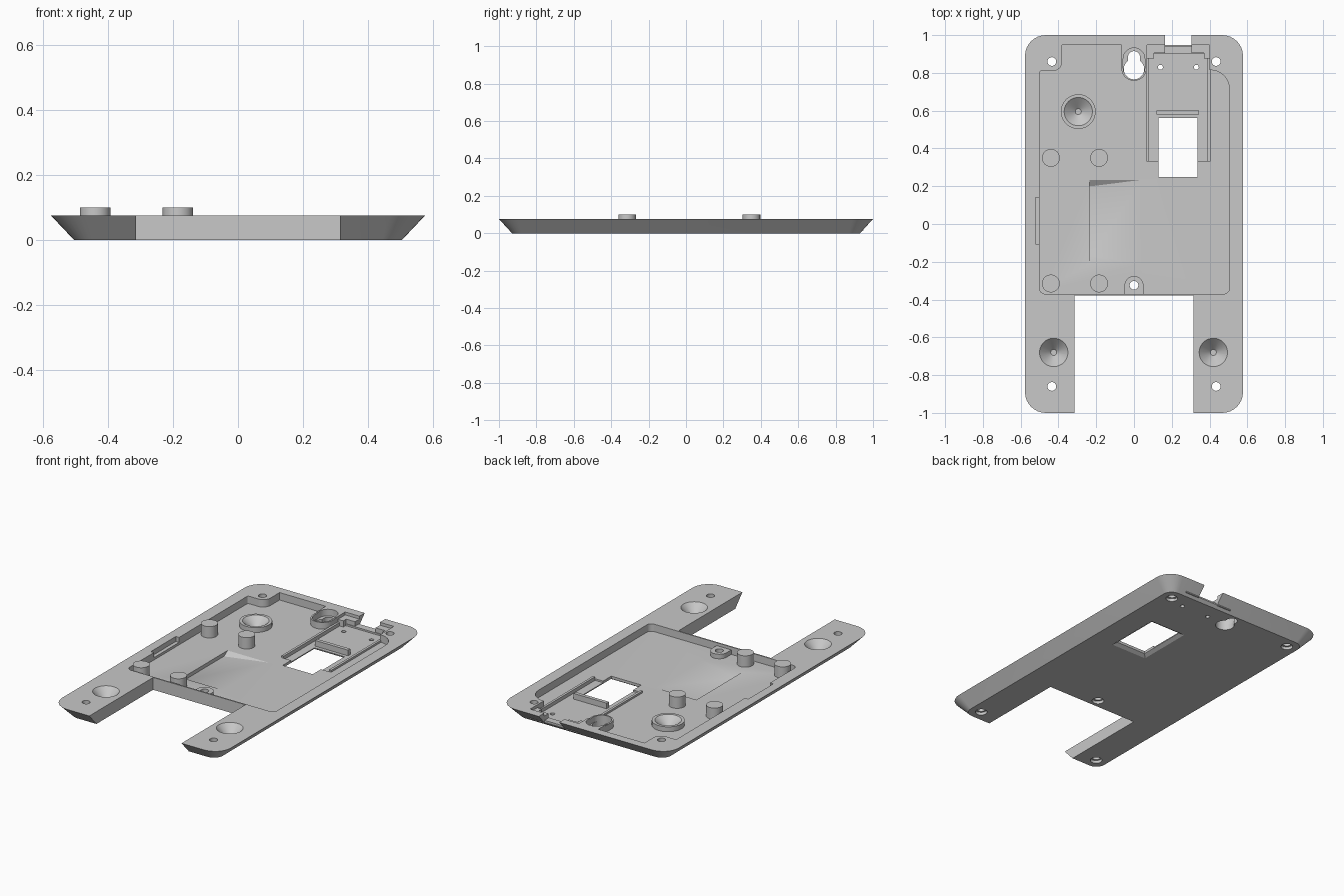
import bpy, bmesh, math
from mathutils import Vector

if "Cube" in bpy.data.objects:
    bpy.data.objects.remove(bpy.data.objects["Cube"], do_unlink=True)

grey = bpy.data.materials.new("light grey plastic")
grey.use_nodes = True
colour = (0.58, 0.58, 0.58, 1)
grey.diffuse_color = colour
grey.node_tree.nodes["Principled BSDF"].inputs["Base Color"].default_value = colour

TOP, FLOOR, OVER = 0.076, 0.03, 0.15


def rounded(corners, steps=8):
    """Outline with each (x, y, radius) corner rounded."""
    out = []
    for i, (x, y, r) in enumerate(corners):
        p = Vector((x, y))
        if r == 0:
            out.append(p)
            continue
        a = (Vector(corners[i - 1][:2]) - p).normalized()
        b = (Vector(corners[(i + 1) % len(corners)][:2]) - p).normalized()
        # Right-angled corners: the arc runs between the two tangent points
        centre = p + (a + b) * r
        for k in range(steps + 1):
            t = math.pi / 2 * k / steps
            out.append(centre - b * r * math.cos(t) - a * r * math.sin(t))
    return out


def loft(name, low, high, z0, z1):
    """Solid between two outlines with equal point counts."""
    bm = bmesh.new()
    lo = [bm.verts.new((p[0], p[1], z0)) for p in low]
    hi = [bm.verts.new((p[0], p[1], z1)) for p in high]
    bm.faces.new(lo[::-1])
    bm.faces.new(hi)
    n = len(lo)
    for i in range(n):
        j = (i + 1) % n
        bm.faces.new((lo[i], lo[j], hi[j], hi[i]))
    bmesh.ops.recalc_face_normals(bm, faces=bm.faces)
    mesh = bpy.data.meshes.new(name)
    bm.to_mesh(mesh)
    bm.free()
    obj = bpy.data.objects.new(name, mesh)
    bpy.context.collection.objects.link(obj)
    mesh.materials.append(grey)
    return obj


def rect(x0, x1, y0, y1, r=0):
    return rounded([(x0, y0, r), (x1, y0, r), (x1, y1, r), (x0, y1, r)])


def box(name, x0, x1, y0, y1, z0, z1):
    r = rect(x0, x1, y0, y1)
    return loft(name, r, r, z0, z1)


def ring(x, y, r, n=40):
    return [(x + r * math.cos(math.tau * k / n), y + r * math.sin(math.tau * k / n)) for k in range(n)]


def cone(name, x, y, r0, r1, z0, z1):
    return loft(name, ring(x, y, r0), ring(x, y, r1), z0, z1)


def slot(name, r, y0, y1, z0, z1):
    """Upright rounded slot centred on x = 0."""
    pts = [(r * math.cos(math.pi * k / 20), y1 + r * math.sin(math.pi * k / 20)) for k in range(21)]
    pts += [(-x, y0 + y1 - y) for x, y in pts]
    return loft(name, pts, pts, z0, z1)


def combine(tool, operation="DIFFERENCE"):
    mod = plate.modifiers.new("shape", "BOOLEAN")
    mod.operation, mod.object, mod.solver = operation, tool, "EXACT"
    bpy.context.view_layer.objects.active = plate
    bpy.ops.object.modifier_apply(modifier=mod.name)
    bpy.data.objects.remove(tool, do_unlink=True)


def smooth(obj):
    bpy.ops.object.select_all(action="DESELECT")
    obj.select_set(True)
    bpy.context.view_layer.objects.active = obj
    bpy.ops.object.shade_smooth_by_angle(angle=math.radians(30))


# Tapered plate with open front bay
plate = loft("base_plate", rect(-0.505, 0.505, -0.93, 0.93, 0.06),
             rect(-0.577, 0.577, -1, 1, 0.11), 0, TOP)
combine(box("bay", -0.315, 0.315, -1.2, -0.378, -OVER, OVER))

# Main pocket, leaving rim pads around the rear screws and keyhole
pocket = rounded([
    (-0.5, -0.37, 0.03), (0.505, -0.37, 0.03), (0.505, 0.815, 0.1), (0.4, 0.815, 0),
    (0.4, 0.948, 0), (0.068, 0.948, 0), (0.068, 0.86, 0), (-0.065, 0.86, 0),
    (-0.065, 0.948, 0), (-0.38, 0.948, 0), (-0.38, 0.81, 0.05), (-0.5, 0.81, 0.01)])
combine(loft("pocket", pocket, pocket, FLOOR, OVER))
combine(box("side_slot", -0.522, -0.49, -0.105, 0.14, 0.045, OVER))

# Wedge hollow in the pocket floor
hollow_low = rect(-0.235, -0.225, -0.17, 0.2)
hollow_high = rect(-0.235, 0.05, -0.21, 0.235)
combine(loft("wedge_hollow", hollow_low, hollow_high, 0.008, FLOOR + 0.0005))

# Raised bosses
combine(cone("dish_boss", -0.295, 0.595, 0.092, 0.092, 0.02, 0.06), "UNION")
combine(slot("keyhole_boss", 0.067, 0.825, 0.875, 0.02, 0.071), "UNION")
combine(cone("front_screw_boss", 0, -0.325, 0.05, 0.05, 0.02, 0.058), "UNION")
combine(box("front_screw_web", -0.05, 0.05, -0.374, -0.325, 0.02, 0.058), "UNION")

# Connector bay: lowered floor, rear opening and window
combine(box("bay_floor", 0.08, 0.39, 0.33, 0.9, 0.02, FLOOR + 0.01))
combine(box("rear_opening", 0.165, 0.305, 0.943, 1.1, 0.018, OVER))
combine(box("window", 0.13, 0.335, 0.25, 0.56, -OVER, OVER))
combine(loft("window_bevel", rect(0.105, 0.36, 0.225, 0.585),
             rect(0.135, 0.33, 0.255, 0.555), -0.002, 0.017))

# Conical dishes
for x, y, z in ((-0.295, 0.595, 0.06), (-0.425, -0.68, TOP), (0.42, -0.68, TOP)):
    combine(cone("dish", x, y, 0.016, 0.076, 0.012, z + 0.001))

# Keyhole
combine(slot("keyhole_recess", 0.057, 0.825, 0.875, 0.035, OVER))
combine(cone("keyhole_round", 0, 0.82, 0.054, 0.054, -OVER, OVER))
combine(slot("keyhole_neck", 0.032, 0.82, 0.883, -OVER, OVER))

# Screw holes with wider undersides
for x, y in ((-0.435, 0.86), (0.435, 0.86), (-0.435, -0.86), (0.435, -0.86), (0, -0.325)):
    combine(cone("screw_hole", x, y, 0.023, 0.023, -OVER, OVER))
    combine(cone("screw_head", x, y, 0.034, 0.034, -OVER, 0.018))
for x in (0.14, 0.33):
    combine(cone("pin_hole", x, 0.83, 0.013, 0.013, -OVER, OVER))
smooth(plate)

# Support posts
for x in (-0.44, -0.185):
    for y in (-0.315, 0.35):
        smooth(cone("support_post", x, y, 0.047, 0.047, 0.02, 0.1))

# Connector rails, stop bar and retaining blocks
box("left_rail", 0.39, 0.405, 0.33, 0.88, 0.015, 0.042)
box("right_rail", 0.065, 0.08, 0.33, 0.88, 0.015, 0.042)
box("stop_bar", 0.12, 0.345, 0.58, 0.602, 0.015, 0.055)
for side, x0, x1, x2 in (("right", 0.066, 0.105, 0.165), ("left", 0.402, 0.37, 0.305)):
    box(side + "_block_outer", min(x0, x1), max(x0, x1), 0.877, 0.95, 0.015, 0.058)
    box(side + "_block_inner", min(x1, x2), max(x1, x2), 0.905, 0.95, 0.015, 0.058)
